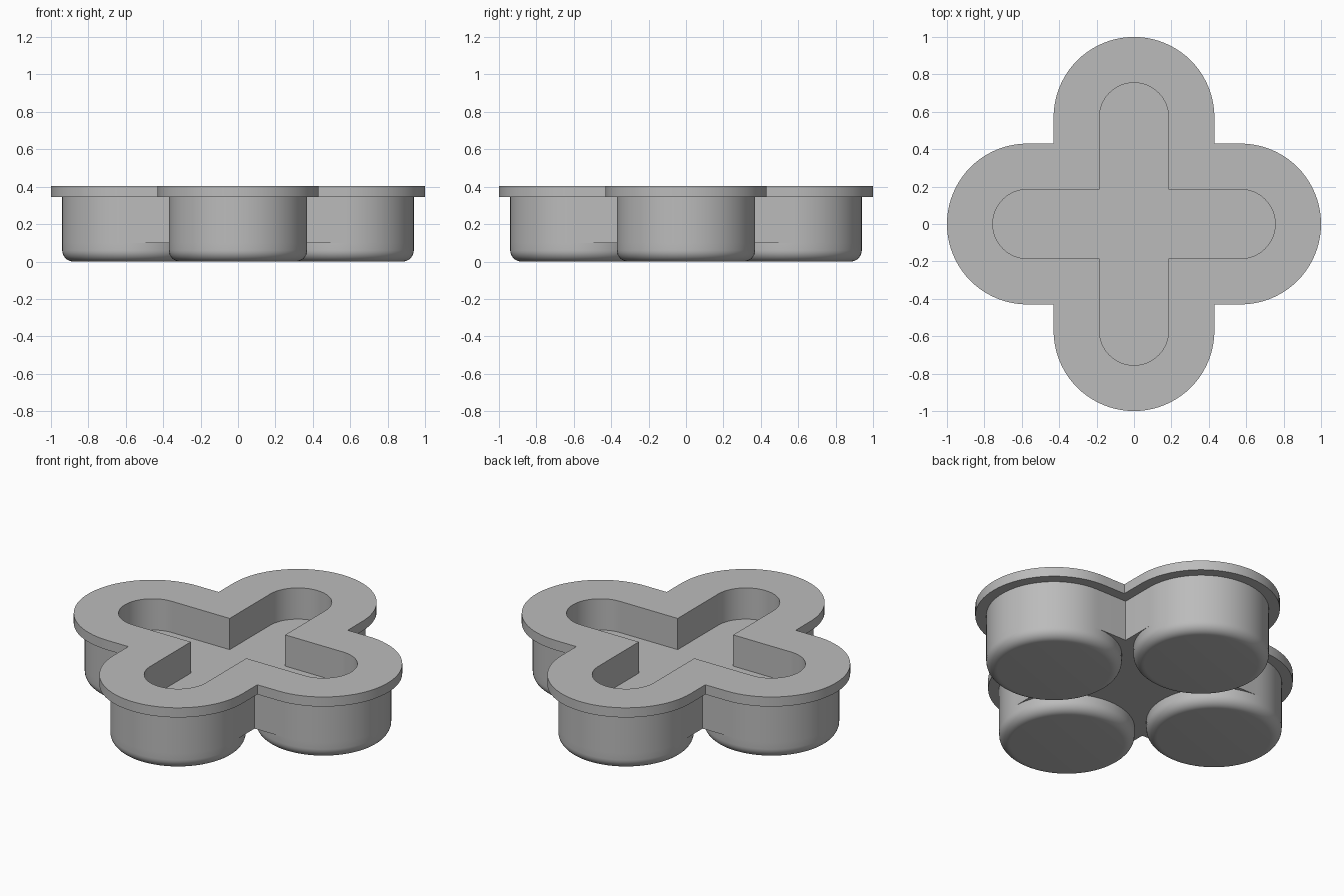
import bpy
import bmesh
from math import sin, cos, pi, radians

if "Cube" in bpy.data.objects:
    bpy.data.objects.remove(bpy.data.objects["Cube"])

ARM = 0.57        # distance from the middle to each lobe centre
SEGS = 40         # segments in each half-round lobe end
TOP, FLANGE_Z, UNDERSIDE, FLOOR = 0.403, 0.345, 0.1, 0.215
FLANGE_R, BODY_R, CAVITY_R, FILLET = 0.43, 0.37, 0.185, 0.06

grey = bpy.data.materials.new("plain grey")
grey.use_nodes = True
colour = (0.5, 0.5, 0.5, 1)
grey.diffuse_color = colour
grey.node_tree.nodes["Principled BSDF"].inputs["Base Color"].default_value = colour


def cross_outline(r):
    """Four round-ended arms, with a square inner corner between each pair."""
    pts = []
    for arm in range(4):
        turn = arm * pi / 2
        local = [(ARM + r * cos(a), r * sin(a))
                 for a in (pi * (i / SEGS - 0.5) for i in range(SEGS + 1))]
        local.append((r, r))
        pts += [(x * cos(turn) - y * sin(turn), x * sin(turn) + y * cos(turn))
                for x, y in local]
    return pts


def circle(r, cx, cy):
    n = 2 * SEGS
    return [(cx + r * cos(2 * pi * i / n), cy + r * sin(2 * pi * i / n))
            for i in range(n)]


def loft(name, sections, cap_first=True, cap_last=True):
    """Join (outline, height) sections with quads and cap the ends."""
    bm = bmesh.new()
    rings = [[bm.verts.new((x, y, z)) for x, y in pts] for pts, z in sections]
    for a, b in zip(rings, rings[1:]):
        for i in range(len(a)):
            j = (i + 1) % len(a)
            bm.faces.new((a[i], a[j], b[j], b[i]))
    if cap_first:
        bm.faces.new(rings[0][::-1])
    if cap_last:
        bm.faces.new(rings[-1])
    mesh = bpy.data.meshes.new(name)
    bm.to_mesh(mesh)
    bm.free()
    mesh.materials.append(grey)
    ob = bpy.data.objects.new(name, mesh)
    bpy.context.collection.objects.link(ob)
    bpy.ops.object.select_all(action='DESELECT')
    ob.select_set(True)
    bpy.context.view_layer.objects.active = ob
    bpy.ops.object.shade_smooth_by_angle(angle=radians(30))
    return ob


# Tray: underside, wall, flange, rim and cavity as one continuous shell
body, flange, cavity = map(cross_outline, (BODY_R, FLANGE_R, CAVITY_R))
loft("tray", [(body, UNDERSIDE), (body, FLANGE_Z), (flange, FLANGE_Z),
              (flange, TOP), (cavity, TOP), (cavity, FLOOR)])

# Feet: a round foot with a filleted bottom edge under each lobe
steps = 8
for k, side in enumerate(("left", "back", "right", "front")):
    cx, cy = ARM * cos(k * pi / 2), ARM * sin(k * pi / 2)
    sections = []
    for s in range(steps + 1):
        a = s / steps * pi / 2
        sections.append((circle(BODY_R - FILLET * (1 - sin(a)), cx, cy),
                         FILLET * (1 - cos(a))))
    sections.append((circle(BODY_R, cx, cy), UNDERSIDE))
    loft(side + "_foot", sections, cap_last=False)
